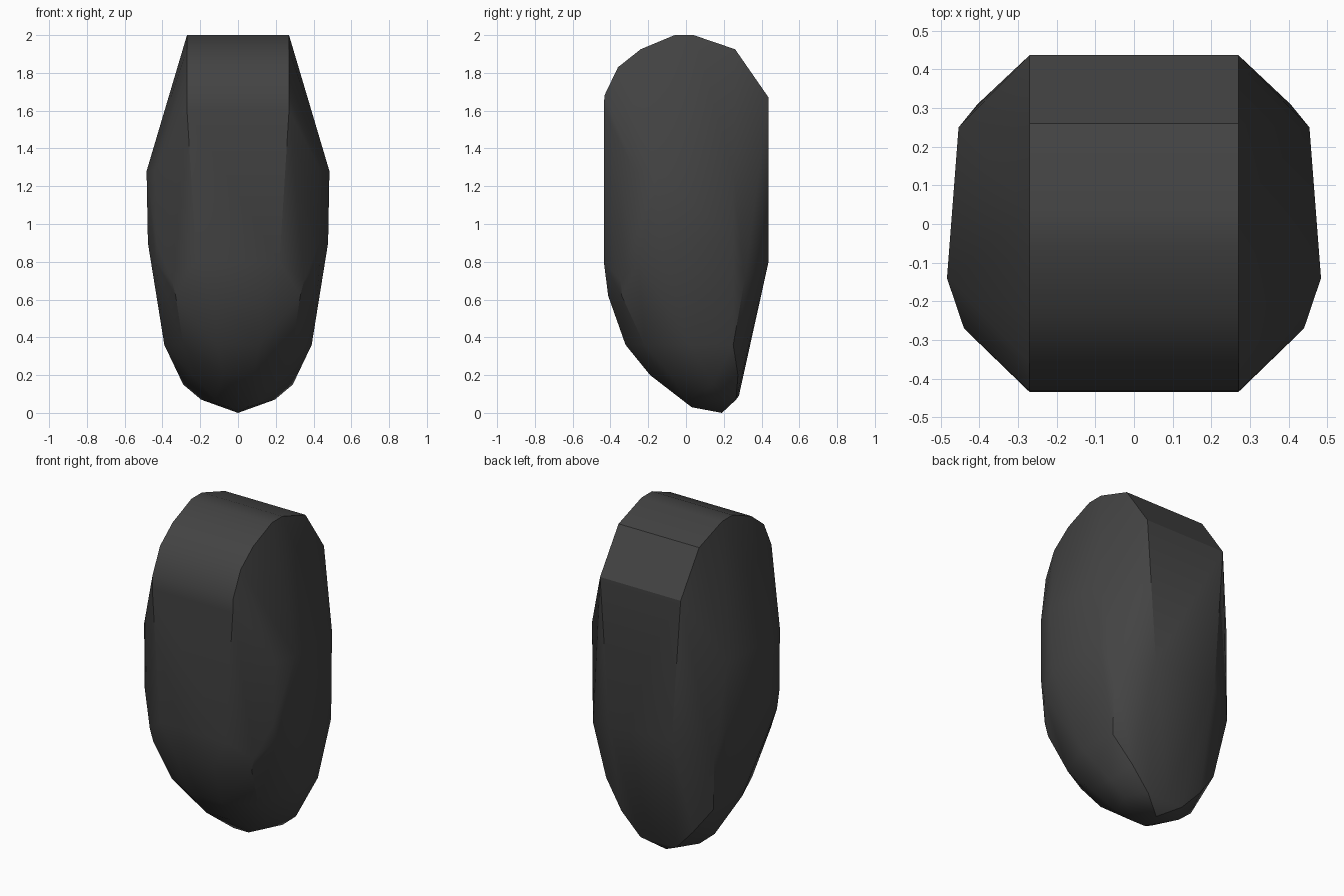
import bpy, bmesh, math

cube = bpy.data.objects.get("Cube")
if cube:
    bpy.data.objects.remove(cube, do_unlink=True)

# One flat dark grey
mat = bpy.data.materials.new("charcoal grey")
mat.use_nodes = True
colour = (0.056, 0.056, 0.056, 1)
mat.diffuse_color = colour
mat.node_tree.nodes["Principled BSDF"].inputs["Base Color"].default_value = colour

# Arched crown: y, z profile carried across x = +-0.27
crown = [(-.435, 1.60), (-.432, 1.68), (-.36, 1.83), (-.24, 1.925),
         (-.06, 2.0), (.04, 2.0), (.26, 1.925), (.437, 1.67)]
points = [(.27, y, z) for y, z in crown]

# Bulging flanks: height, then (x, y) from front to back
levels = [
    (1.28, [(.44, -.27), (.484, -.14), (.454, .25)]),
    (0.90, [(.43, -.28), (.477, -.13), (.452, .25)]),
    (0.80, [(.22, -.435), (.435, -.25), (.21, .437)]),
    (0.70, [(.35, -.345), (.445, -.08), (.405, .31)]),
    (0.62, [(.13, -.412), (.33, -.34)]),
    (0.36, [(.11, -.32), (.29, -.22), (.39, .02), (.36, .25), (.18, .325)]),
    (0.20, [(.08, -.19), (.24, -.08), (.31, .14), (.24, .275)]),
    (0.15, [(.29, .14)]),
    (0.07, [(.12, .0), (.195, .15), (.12, .265)]),
    (0.03, [(.05, .03)]),
]
points += [(x, y, z) for z, ring in levels for x, y in ring]
# Rounded toe along the centre line
centre = [(0, .19, 0), (0, .28, .09)]

# Wrap the mirrored points in a faceted shell
bm = bmesh.new()
for x, y, z in points:
    for side in (-1, 1):
        bm.verts.new((side * x, y, z))
for p in centre:
    bm.verts.new(p)
bmesh.ops.convex_hull(bm, input=bm.verts[:])
loose = [v for v in bm.verts if not v.link_faces]
bmesh.ops.delete(bm, geom=loose, context='VERTS')
bmesh.ops.dissolve_limit(bm, angle_limit=math.radians(1), verts=bm.verts[:], edges=bm.edges[:])
bmesh.ops.recalc_face_normals(bm, faces=bm.faces[:])

mesh = bpy.data.meshes.new("rounded_body")
bm.to_mesh(mesh)
bm.free()
mesh.materials.append(mat)
body = bpy.data.objects.new("rounded_body", mesh)
bpy.context.collection.objects.link(body)

# Soft shading below, crisp crown edges
bpy.ops.object.select_all(action='DESELECT')
body.select_set(True)
bpy.context.view_layer.objects.active = body
bpy.ops.object.shade_smooth_by_angle(angle=math.radians(30))
